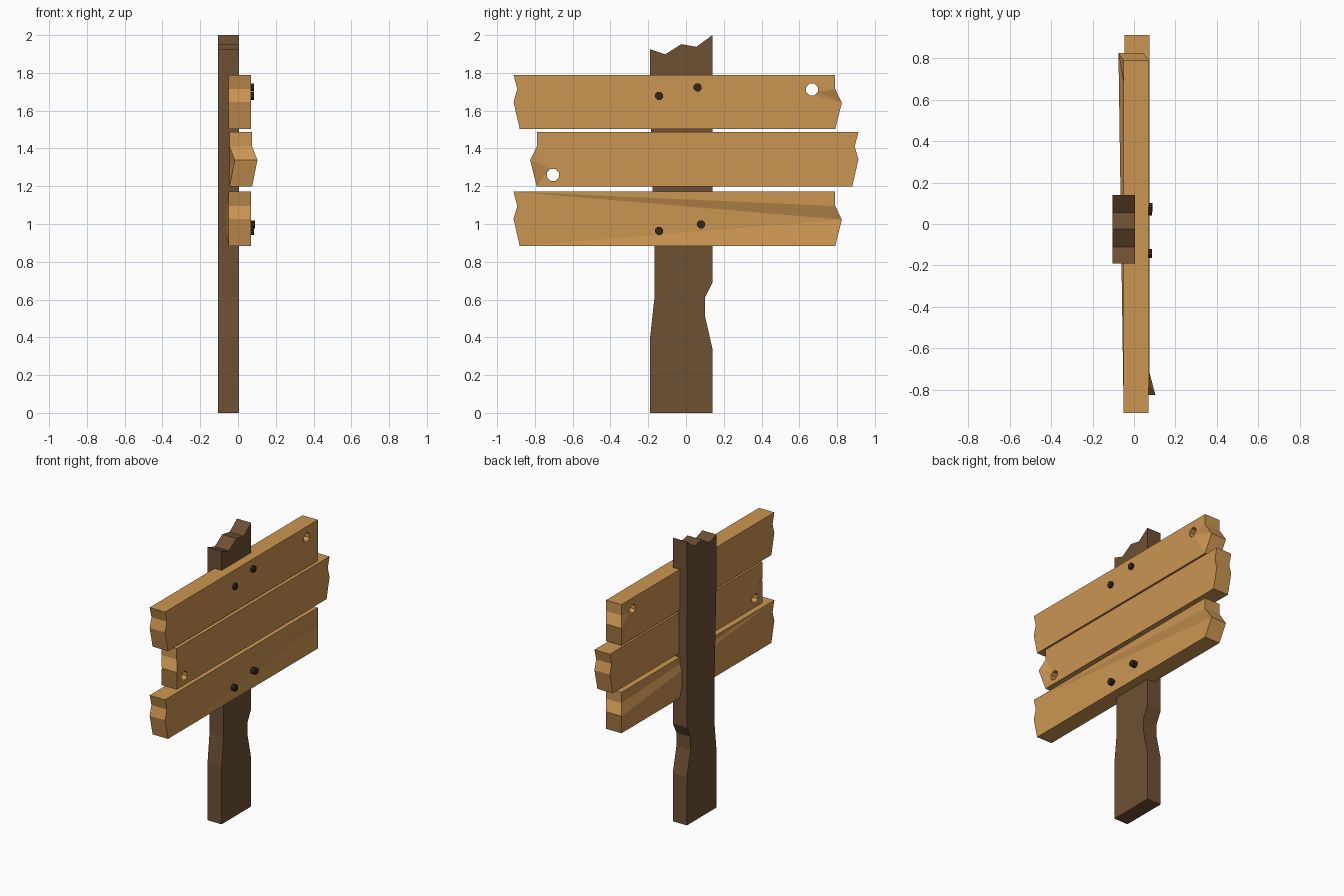
import bpy, bmesh, math

if "Cube" in bpy.data.objects:
    bpy.data.objects.remove(bpy.data.objects["Cube"])


def material(name, rgb):
    m = bpy.data.materials.new(name)
    m.diffuse_color = (*rgb, 1.0)
    m.use_nodes = True
    m.node_tree.nodes["Principled BSDF"].inputs["Base Color"].default_value = m.diffuse_color
    return m


PLANK = material("light wood", (0.60, 0.30, 0.083))
POST = material("dark wood", (0.155, 0.08, 0.033))
NAIL = material("dark iron", (0.034, 0.019, 0.010))


def finish(bm, name, mat, thickness):
    """Extrude the flat sheet along x and make it an object."""
    sheet = list(bm.faces)
    ext = bmesh.ops.extrude_face_region(bm, geom=sheet, use_keep_orig=True)
    moved = [g for g in ext["geom"] if isinstance(g, bmesh.types.BMVert)]
    bmesh.ops.translate(bm, verts=moved, vec=(thickness, 0, 0))
    bmesh.ops.recalc_face_normals(bm, faces=bm.faces)
    mesh = bpy.data.meshes.new(name)
    bm.to_mesh(mesh)
    bm.free()
    mesh.materials.append(mat)
    ob = bpy.data.objects.new(name, mesh)
    bpy.context.collection.objects.link(ob)
    return ob


def ring(bm, x, y, z, r, n):
    return [bm.verts.new((x, y + r * math.cos(2 * math.pi * (i + 0.5) / n),
                          z + r * math.sin(2 * math.pi * (i + 0.5) / n)))
            for i in range(n)]


# Post with jagged top and a worn notch on one side
profile = [(-0.19, 0), (0.14, 0), (0.14, 0.34), (0.10, 0.515), (0.10, 0.61),
           (0.14, 0.69), (0.14, 2.0), (0.055, 1.938), (-0.025, 1.952),
           (-0.11, 1.898), (-0.19, 1.925), (-0.19, 1.62), (-0.167, 0.88),
           (-0.167, 0.61), (-0.19, 0.40)]
bm = bmesh.new()
bm.faces.new([bm.verts.new((-0.105, y, z)) for y, z in profile])
finish(bm, "post", POST, 0.11)

# Planks: one broken outline, mirrored for the middle board
OUTLINE = [(0.79, 0.288), (0.79, 0.212), (0.825, 0.14), (0.79, 0),
           (-0.88, 0), (-0.913, 0.144), (-0.893, 0.212), (-0.913, 0.288)]
FAN = [(2, 3, 4), (2, 4, 5), (2, 5, 6), (2, 6, 7), (2, 7, 1), (1, 7, 0)]


def plank(name, x, z0, side, bend, hole=None):
    bm = bmesh.new()
    vs = [bm.verts.new((x, side * y, z0 + z)) for y, z in OUTLINE]
    if hole:
        loops = [vs, ring(bm, x, hole[0], hole[1], 0.034, 8)]
        edges = [bm.edges.new((lp[i - 1], lp[i]))
                 for lp in loops for i in range(len(lp))]
        bmesh.ops.triangle_fill(bm, edges=edges, use_beauty=True,
                                use_dissolve=False, normal=(1, 0, 0))
    else:
        for tri in FAN:
            bm.faces.new([vs[i] for i in tri])
    vs[2].co.x += bend  # warped tip
    finish(bm, name, PLANK, 0.12)


plank("top_plank", -0.05, 1.502, 1, -0.025, (0.667, 1.712))
plank("middle_plank", -0.045, 1.198, -1, 0.028, (-0.705, 1.26))
plank("bottom_plank", -0.05, 0.883, 1, -0.025)

# Nail heads
for i, (y, z, end) in enumerate([(-0.142, 1.678, 0.086), (0.062, 1.723, 0.086),
                                 (-0.142, 0.963, 0.086), (0.08, 0.998, 0.09)]):
    bm = bmesh.new()
    bm.faces.new(ring(bm, 0.04, y, z, 0.023, 8))
    finish(bm, f"nail_{i + 1}", NAIL, end - 0.04)
